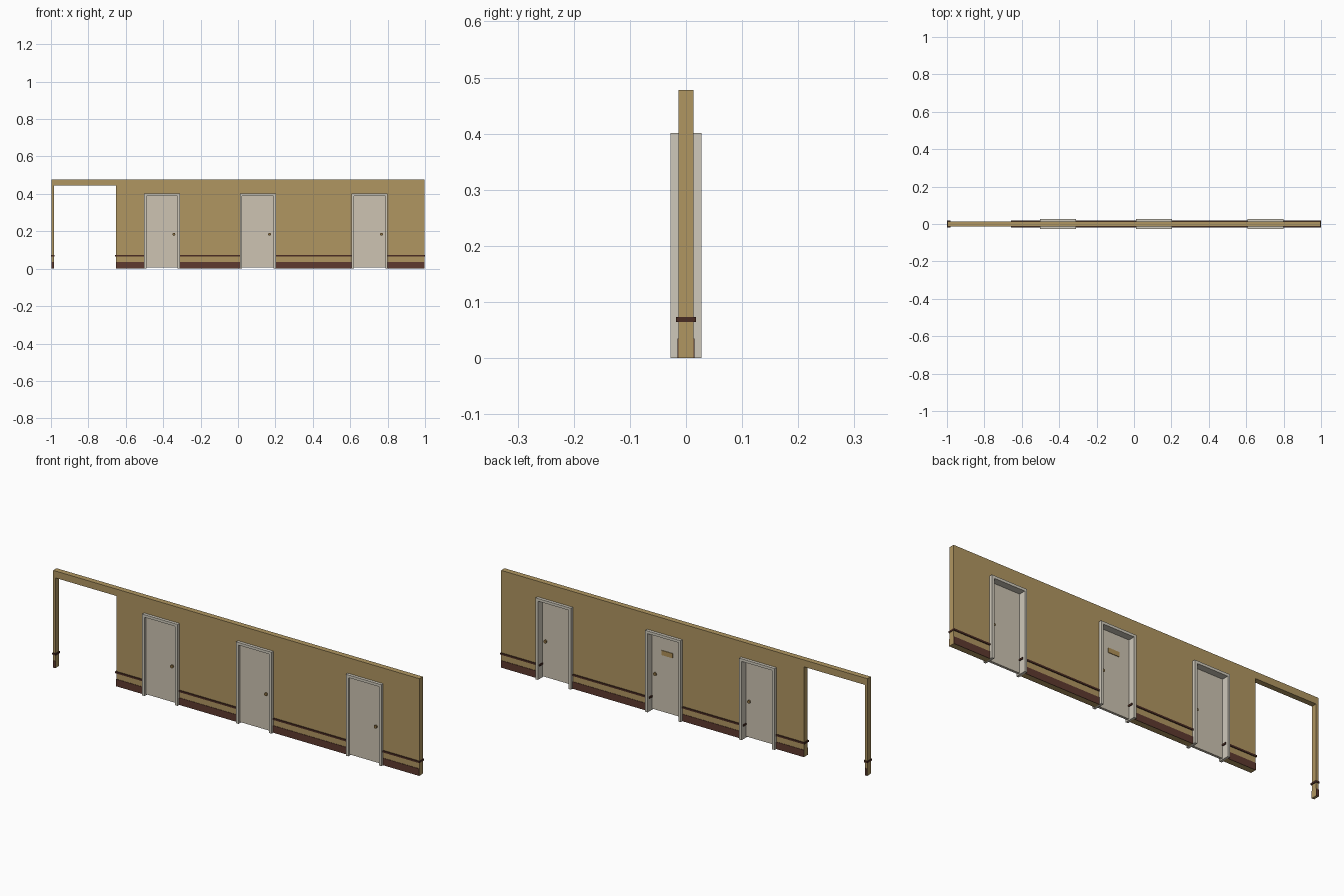
import bpy, bmesh, math
from mathutils import Matrix

if "Cube" in bpy.data.objects:
    bpy.data.objects.remove(bpy.data.objects["Cube"])


def srgb(r, g, b):
    f = lambda c: c / 12.92 if c <= 0.04045 else ((c + 0.055) / 1.055) ** 2.4
    return tuple(f(c / 255) for c in (r, g, b)) + (1.0,)


def material(name, rgb):
    m = bpy.data.materials.new(name)
    m.diffuse_color = srgb(*rgb)
    m.use_nodes = True
    m.node_tree.nodes["Principled BSDF"].inputs["Base Color"].default_value = m.diffuse_color
    return m


WALL = material("tan wall", (176, 150, 97))
DOOR = material("cream door", (205, 196, 178))
FRAME = material("pale frame", (207, 201, 187))
SKIRT = material("brown skirting", (94, 58, 47))
RAIL = material("dark rail", (74, 44, 34))
BRASS = material("brass", (142, 114, 68))
SIGN = material("plaque gold", (176, 145, 88))


def finish(bm, name, mat):
    bmesh.ops.recalc_face_normals(bm, faces=bm.faces)
    me = bpy.data.meshes.new(name)
    bm.to_mesh(me)
    bm.free()
    me.materials.append(mat)
    ob = bpy.data.objects.new(name, me)
    bpy.context.collection.objects.link(ob)
    return ob


def extrude_xz(name, pts, y0, y1, mat):
    """Outline in the x-z plane, given depth from y0 to y1."""
    bm = bmesh.new()
    face = bm.faces.new([bm.verts.new((x, y0, z)) for x, z in pts])
    new = bmesh.ops.extrude_face_region(bm, geom=[face])["geom"]
    verts = [v for v in new if isinstance(v, bmesh.types.BMVert)]
    bmesh.ops.translate(bm, vec=(0, y1 - y0, 0), verts=verts)
    return finish(bm, name, mat)


def box(name, x0, x1, y0, y1, z0, z1, mat):
    return extrude_xz(name, [(x0, z0), (x1, z0), (x1, z1), (x0, z1)], y0, y1, mat)


END, TOP, T = 0.998, 0.478, 0.0135        # wall end, height, half thickness
POST, OPEN, HEAD = -0.985, -0.653, 0.444  # open passage
W, FH, FD, J = 0.0965, 0.401, 0.028, 0.013  # door frame half width, height, depth, jamb
DOORS = [-0.406, 0.106, 0.704]

# Wall outline with the passage and door notches cut from the bottom edge
pts = [(-END, TOP), (-END, 0), (POST, 0), (POST, HEAD), (OPEN, HEAD), (OPEN, 0)]
for c in DOORS:
    a = W - 0.004
    pts += [(c - a, 0), (c - a, FH - 0.004), (c + a, FH - 0.004), (c + a, 0)]
pts += [(END, 0), (END, TOP)]
extrude_xz("wall", pts, -T, T, WALL)

# Skirting and chair rail on each solid stretch of wall
runs = [(-END, POST)]
edges = [OPEN] + [c + s * W for c in DOORS for s in (-1, 1)] + [END]
runs += list(zip(edges[0::2], edges[1::2]))
for i, (a, b) in enumerate(runs):
    for side, s in (("front", -1), ("back", 1)):
        box(f"skirting_{side}_{i}", a, b, min(s * T, s * 0.0155), max(s * T, s * 0.0155),
            0, 0.035, SKIRT)
    # rail wraps free ends and pokes slightly through the door jambs
    ra = a - (0.002 if a == -END else 0.004 if i < 2 else J + 0.004)
    rb = b + (0.002 if b == END else 0.004 if i == 0 else J + 0.004)
    ra = max(ra, -1.0)
    if b not in (END, POST):
        rb = b + J + 0.004
    box(f"chair_rail_{i}", ra, rb, -0.0175, 0.0175, 0.064, 0.073, RAIL)

# Doors, frames and knobs
for i, c in enumerate(DOORS):
    i0 = W - J
    extrude_xz(f"door_frame_{i}", [
        (c - W, 0), (c - i0, 0), (c - i0, FH - J), (c + i0, FH - J),
        (c + i0, 0), (c + W, 0), (c + W, FH), (c - W, FH)], -FD, FD, FRAME)
    box(f"door_{i}", c - i0, c + i0, -0.018, -0.006, 0.006, FH - J, DOOR)
    bm = bmesh.new()
    for y0, s in ((-0.018, -1), (-0.006, 1)):
        for r, d0, d1 in ((0.004, 0, 0.004), (0.008, 0.003, 0.0095)):
            mat = Matrix.Translation((c + 0.063, y0 + s * (d0 + d1) / 2, 0.184)) \
                @ Matrix.Rotation(math.pi / 2, 4, 'X')
            bmesh.ops.create_cone(bm, cap_ends=True, segments=12, radius1=r, radius2=r,
                                  depth=d1 - d0, matrix=mat)
    finish(bm, f"door_knob_{i}", BRASS)

# Plaque on the back of the middle door
c = DOORS[1]
box("door_plaque", c - 0.03, c + 0.03, -0.006, -0.003, 0.285, 0.308, SIGN)
